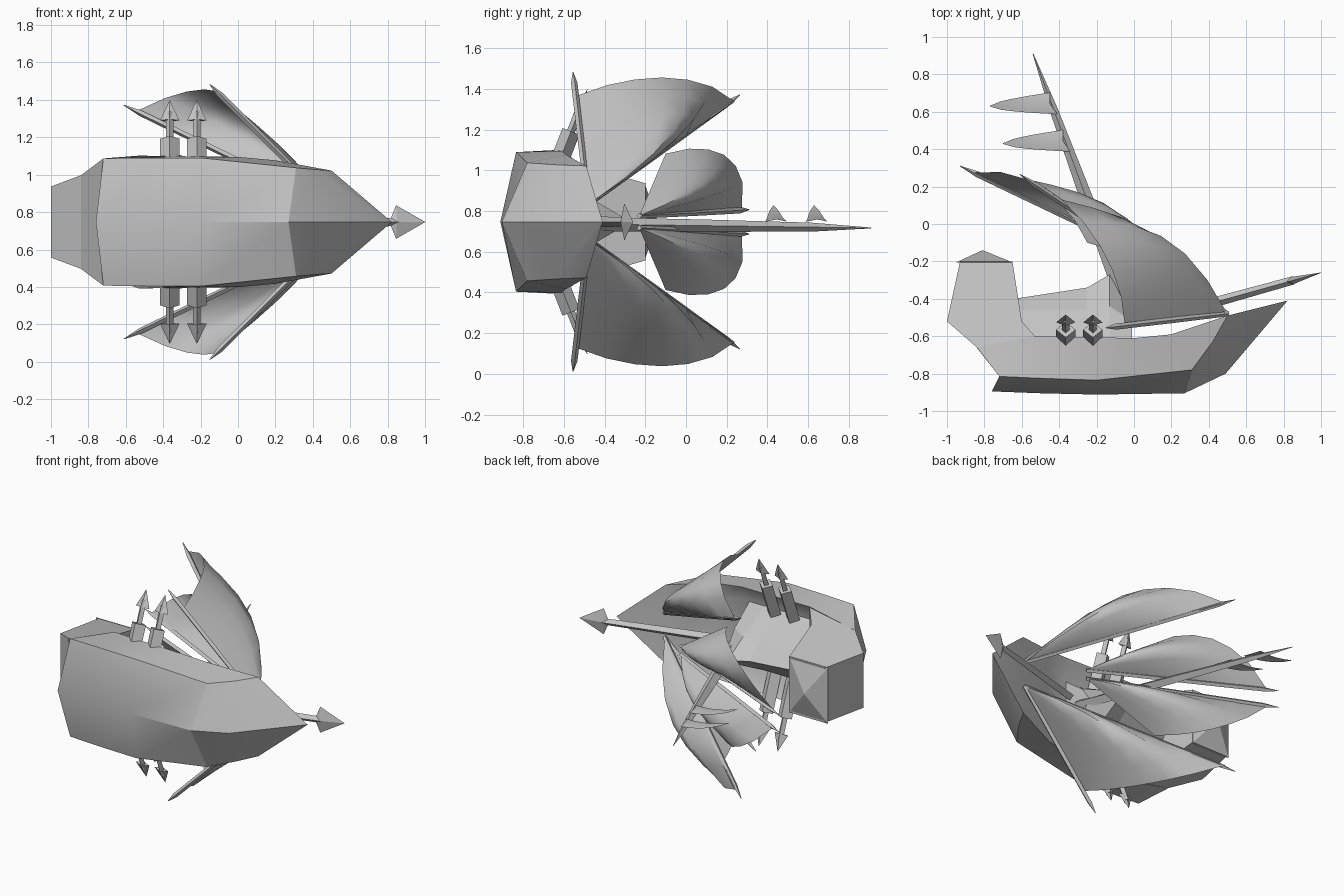
import bpy, bmesh, math
from mathutils import Vector

if "Cube" in bpy.data.objects:
    bpy.data.objects.remove(bpy.data.objects["Cube"])

MID = 0.747  # height of the ship's plane of symmetry: the ship lies on its side

grey = bpy.data.materials.new("pale_grey")
grey.use_nodes = True
grey.diffuse_color = (0.55, 0.55, 0.55, 1)
grey.node_tree.nodes["Principled BSDF"].inputs["Base Color"].default_value = (0.55, 0.55, 0.55, 1)


def at(x, y, w, side=1):
    return Vector((x, y, MID + side * w))


def make(name, verts, faces, smooth=None):
    bm = bmesh.new()
    vs = [bm.verts.new(v) for v in verts]
    for f in faces:
        bm.faces.new([vs[i] for i in f])
    bmesh.ops.remove_doubles(bm, verts=bm.verts, dist=0.0005)
    bmesh.ops.recalc_face_normals(bm, faces=bm.faces)
    mesh = bpy.data.meshes.new(name)
    bm.to_mesh(mesh)
    bm.free()
    ob = bpy.data.objects.new(name, mesh)
    bpy.context.collection.objects.link(ob)
    mesh.materials.append(grey)
    if smooth:
        bpy.ops.object.select_all(action='DESELECT')
        ob.select_set(True)
        bpy.context.view_layer.objects.active = ob
        bpy.ops.object.shade_smooth_by_angle(angle=math.radians(smooth))
    return ob


def loft(name, rings, smooth=None):
    """Skin a list of equal closed rings and cap both ends."""
    n = len(rings[0])
    verts = [v for r in rings for v in r]
    faces = [(k * n + i, k * n + (i + 1) % n, (k + 1) * n + (i + 1) % n, (k + 1) * n + i)
             for k in range(len(rings) - 1) for i in range(n)]
    faces += [tuple(range(n)), tuple(range(len(verts) - n, len(verts)))]
    return make(name, verts, faces, smooth)


def spar(name, a, b, profile):
    """Four-sided rod from a to b; profile holds (fraction, width, depth)."""
    d = (b - a).normalized()
    flat = Vector((0, 0, 1)) if abs(d.z) < 0.8 else Vector((1, 0, 0))
    u = (flat - d * flat.dot(d)).normalized()
    v = d.cross(u)
    rings = []
    for t, p, q in profile:
        c = a.lerp(b, t)
        rings.append([c + u * p, c + v * q, c - u * p, c - v * q])
    return loft(name, rings)


# Hull: keel, chine, rail and sunken deck edge at each station
stations = [
    ((-.76, -.895), (-.72, -.815, .34), (-.84, -.66, .25), (-.84, -.662, .2)),
    ((-.5, -.905), (-.5, -.825, .343), (-.53, -.6, .355), (-.53, -.68, .24)),
    ((-.2, -.912), (-.2, -.835, .343), (0, -.61, .348), (0, -.68, .24)),
    ((.27, -.905), (.31, -.78, .29), (.2, -.59, .33), (.2, -.61, .22)),
    ((.49, -.8), (.42, -.63, .28), (.5, -.49, .275), (.5, -.49, .15)),
    ((.82, -.41), (.82, -.411, .002), (.82, -.41, .002), (.82, -.41, .001)),
]
loft("hull", [[at(*k, 0), at(*c), at(*r), at(*d), at(*d, -1), at(*r, -1), at(*c, -1)]
              for k, c, r, d in stations], 32)

# Stern tower with sloping sides, and its low pointed roof
tower = [(-1, -.52, .19), (-.93, -.2, .19), (-.65, -.2, .19),
         (-.6, -.52, .28), (-.53, -.6, .35), (-.84, -.66, .25)]
loft("stern_tower", [[at(*p, s) for p in tower] for s in (1, -1)])
eaves = [at(x, -.205, w) for x, w in ((-.95, .195), (-.65, .195), (-.65, -.195), (-.95, -.195))]
loft("tower_roof", [eaves, [e.lerp(at(-.81, -.14, 0), .99) for e in eaves]])

# Ridged deckhouse rising towards the mast
house = [(-.64, -.46, -.4), (-.25, -.46, -.34), (-.13, -.44, -.27), (-.01, -.52, -.45)]
loft("deckhouse", [[at(x, -.69, .23), at(x, b, .1), at(x, c, 0), at(x, b, -.1), at(x, -.69, -.23)]
                   for x, b, c in house])

# Mast with two curled pennants
spar("mast", at(0, -.55, -.01), at(-.54, .91, -.03),
     [(0, .035, .045), (.45, .03, .035), (.8, .022, .022), (1, .002, .002)])


def pennant(name, x, y):
    verts, faces, n = [], [], 6
    for i in range(n + 1):
        t = i / n
        half = .058 * (1 - t * .998) ** .55
        cx, cy, w = x - .32 * t, y - .015 * t, .08 * t * t
        verts += [at(cx + .04 * (1 - t), cy - half, w), at(cx, cy, w + .012 * (1 - t)),
                  at(cx, cy + half, w)]
        if i:
            k = 3 * i
            faces += [(k - 3, k - 2, k + 1, k), (k - 2, k - 1, k + 2, k + 1)]
    make(name, verts, faces, 40)


pennant("upper_pennant", -.45, .645)
pennant("lower_pennant", -.38, .445)

# Bowsprit with a flat spear head
tip, heel = at(1, -.26, 0), at(.1, -.51, 0)
spar("bowsprit", heel, heel.lerp(tip, .84), [(0, .03, .03), (1, .022, .022)])
spar("bowsprit_head", heel.lerp(tip, .79), tip,
     [(0, .005, .005), (.18, .09, .02), (1, .001, .001)])


def sail(name, base, end_a, end_b, belly, rim):
    """Fan between two spars; belly and rim are the offsets of its middle and free edge."""
    da, db = end_a - base, end_b - base
    rows, cols = 6, 6
    verts, faces = [], []
    for i in range(rows + 1):
        s = i / rows
        for j in range(cols + 1):
            t = j / cols
            arch = abs(math.sin(math.pi * t ** .9)) ** .8
            skew = math.sin(math.pi * t ** .7)
            verts.append(base + (da * (1 - t) + db * t) * s
                         + belly * (math.sin(math.pi * s ** .9) * skew) + rim * (s * s * arch))
    w = cols + 1
    for i in range(rows):
        for j in range(cols):
            k = i * w + j
            faces.append((k, k + 1, k + w + 1, k + w) if i else (k, k + w + 1, k + w))
    make(name, verts, faces, 50)


ROD = [(0, .014, .014), (.5, .016, .016), (.92, .016, .016), (1, .002, .002)]
for label, s in (("left", 1), ("right", -1)):
    # Outer sail and its two spars
    base = at(.5, -.48, .085, s)
    sail(label + "_outer_sail", base, at(-.55, .24, .59, s), at(-.05, -.535, .62, s),
         Vector((.06, .18, .075 * s)), Vector((.12, .03, .105 * s)))
    spar(label + "_outer_long_spar", base, at(-.61, .265, .625, s), ROD)
    spar(label + "_outer_short_spar", base, at(-.15, -.555, .735, s), ROD)
    # Inner sail and its spar
    base = at(.2, -.23, .03, s)
    sail(label + "_inner_sail", base, at(-.86, .275, .065, s), at(-.25, -.1, .335, s),
         Vector((.05, .13, .04 * s)), Vector((.07, .1, .13 * s)))
    spar(label + "_inner_spar", base, at(-.93, .31, .06, s), ROD)
    # Harpoon launchers along the rail
    for i, x in enumerate((-.365, -.22)):
        low, top, point = at(x, -.66, .2, s), at(x, -.565, .445, s), at(x, -.485, .65, s)
        tag = f"{label}_launcher_{i + 1}"
        spar(tag + "_block", low, top, [(0, .052, .045), (1, .052, .045)])
        spar(tag + "_shaft", top, point, [(0, .02, .02), (.7, .02, .02)])
        spar(tag + "_head", top.lerp(point, .48), point,
             [(0, .052, .018), (1, .001, .001)])
